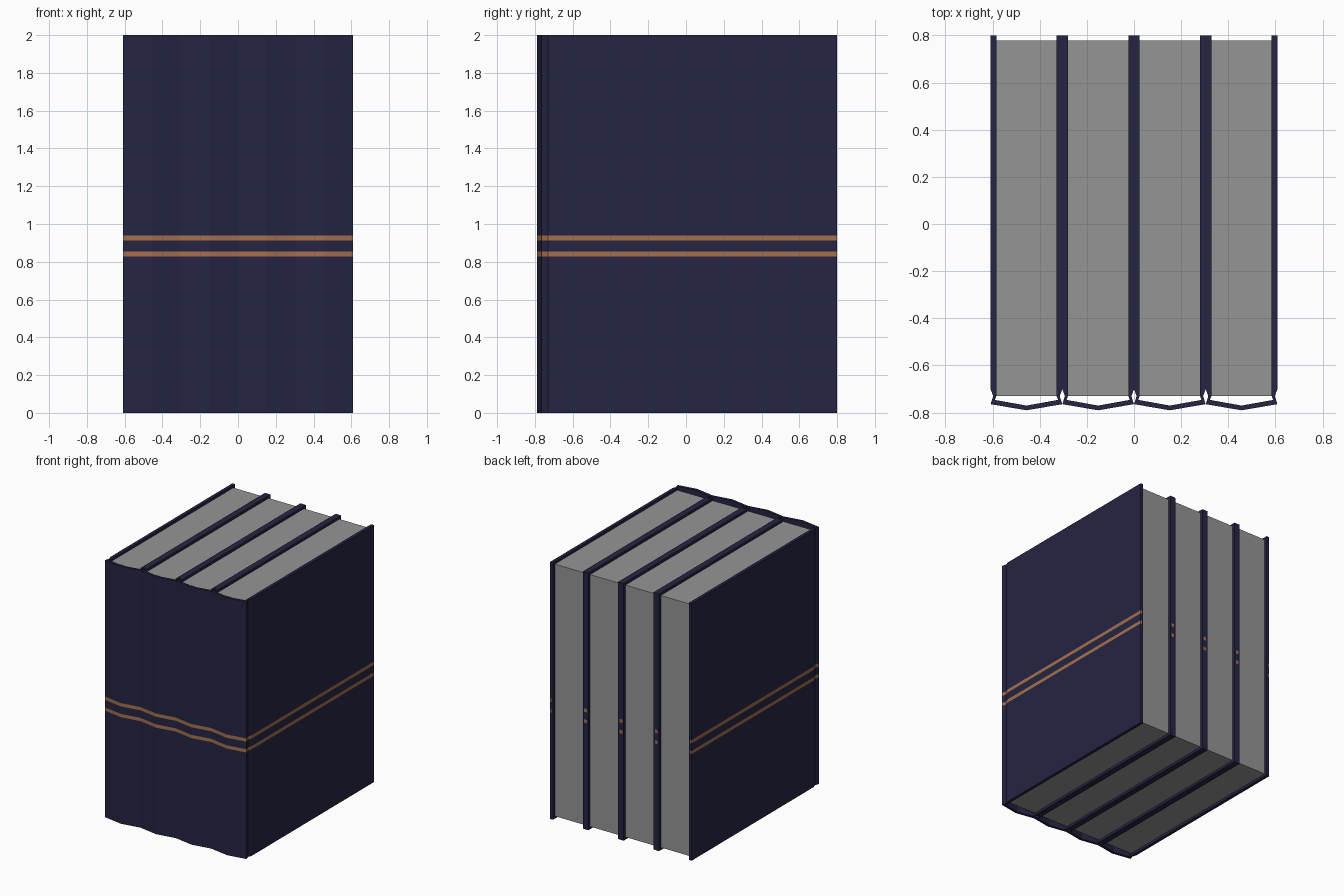
import bpy, bmesh

if "Cube" in bpy.data.objects:
    bpy.data.objects.remove(bpy.data.objects["Cube"])


def material(name, rgb):
    m = bpy.data.materials.new(name)
    m.diffuse_color = (*rgb, 1)
    m.use_nodes = True
    m.node_tree.nodes["Principled BSDF"].inputs["Base Color"].default_value = m.diffuse_color
    return m


NAVY = material("navy cover", (0.018, 0.018, 0.056))
COPPER = material("copper stripe", (0.37, 0.16, 0.075))
PAPER = material("grey paper", (0.30, 0.30, 0.30))

W = 0.152    # half width of one book
T = 0.024    # cover thickness
LEVELS = [0, 0.828, 0.854, 0.912, 0.938, 2]   # stripes fill bands 1 and 3


def mirrored(half):
    """Right half of a path (ends on x = 0) plus its left half."""
    return half + [(-x, y) for x, y in reversed(half[:-1])]


# Cover cross-section: board, pinched hinge, ridged spine
OUTER = mirrored([(W, 0.8), (W, -0.70), (W - 0.011, -0.73), (W, -0.764), (0, -0.79)])
INNER = mirrored([(W - T, 0.8), (W - T, -0.70), (W - T, -0.73),
                  (W - T + 0.006, -0.746), (0, -0.77)])


def cover(name, cx):
    bm = bmesh.new()
    half_r, half_l = (W - T / 2, 0.8), (-W + T / 2, 0.8)
    n = len(OUTER)
    # closed loop: half edge, outer path, half edge, inner path back
    loop = [half_r] + OUTER + [half_l] + INNER[::-1]
    rings = [[bm.verts.new((cx + x, y, z)) for x, y in loop] for z in LEVELS]
    m = len(loop)
    for b in range(len(LEVELS) - 1):
        lo, hi = rings[b], rings[b + 1]
        for i in range(m):
            j = (i + 1) % m
            f = bm.faces.new((lo[i], lo[j], hi[j], hi[i]))
            f.material_index = 1 if b in (1, 3) and i <= n else 0
    # end caps as strips between outer and inner path
    for r in (rings[0], rings[-1]):
        for k in range(1, n):
            bm.faces.new([v for v in (r[k], r[k + 1], r[m - k - 1], r[m - k])])
    # close the slivers next to the half-edge points
    for r in (rings[0], rings[-1]):
        bm.faces.new((r[0], r[1], r[m - 1]))
        bm.faces.new((r[n], r[n + 1], r[n + 2]))
    bmesh.ops.recalc_face_normals(bm, faces=bm.faces)
    finish(bm, name, (NAVY, COPPER))


def pages(name, cx):
    bm = bmesh.new()
    bmesh.ops.create_cube(bm, size=1)
    y0, y1, z0, z1 = -0.73, 0.778, 0.02, 1.98
    for v in bm.verts:
        v.co = (cx + v.co.x * 2 * (W - T), (y0 + y1) / 2 + v.co.y * (y1 - y0),
                (z0 + z1) / 2 + v.co.z * (z1 - z0))
    finish(bm, name, (PAPER,))


def finish(bm, name, mats):
    me = bpy.data.meshes.new(name)
    bm.to_mesh(me)
    bm.free()
    for m in mats:
        me.materials.append(m)
    bpy.context.collection.objects.link(bpy.data.objects.new(name, me))


# Four books in a row
for i in range(4):
    cx = (i - 1.5) * 2 * W
    cover(f"book_cover_{i + 1}", cx)
    pages(f"page_block_{i + 1}", cx)
